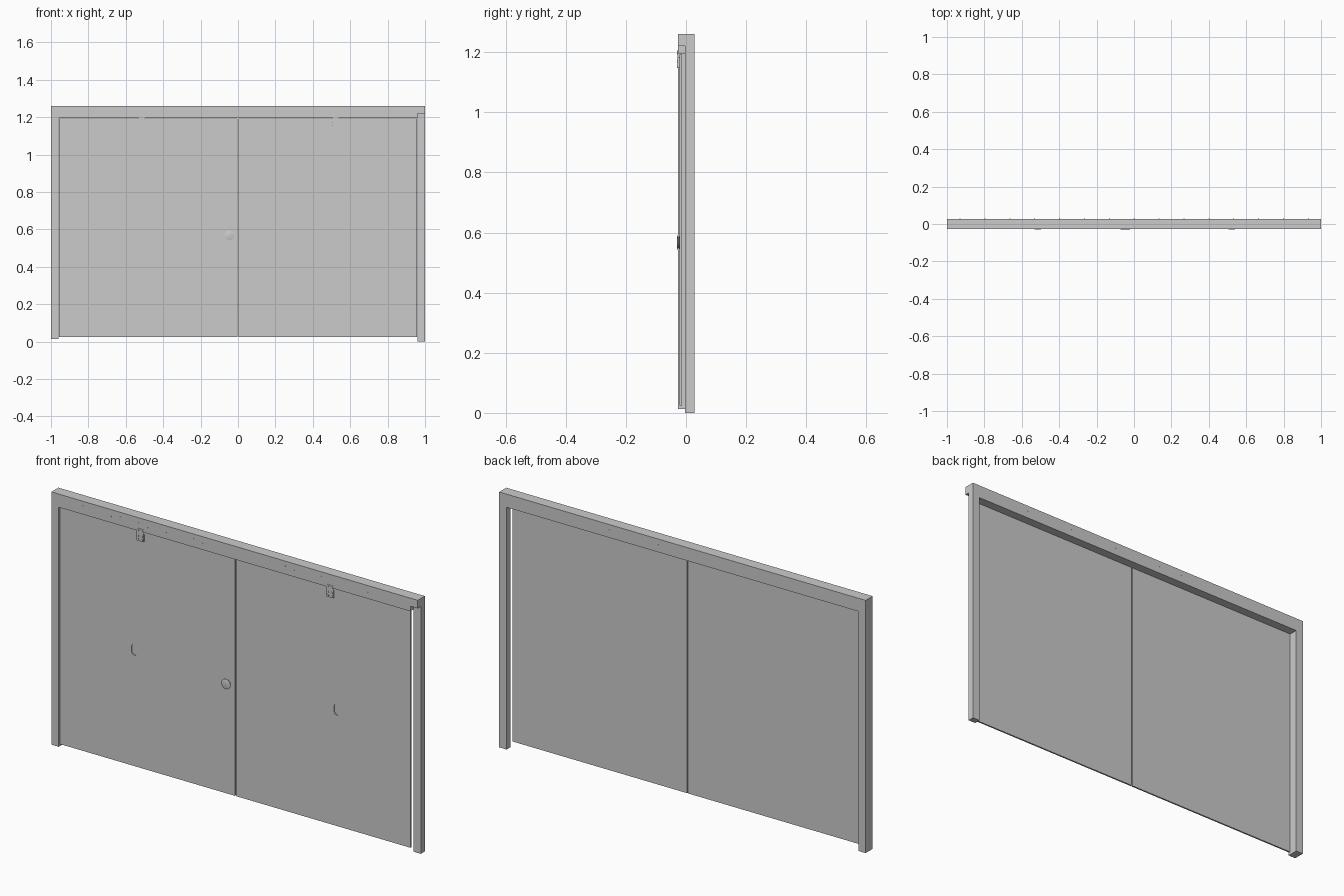
import bpy, bmesh, math
from mathutils import Matrix

if "Cube" in bpy.data.objects:
    bpy.data.objects.remove(bpy.data.objects["Cube"])

FRONT, BACK = -0.027, 0.028      # frame depth
DOOR_F, DOOR_B = -0.021, -0.013  # door leaf depth


def finish(name, bm):
    bmesh.ops.recalc_face_normals(bm, faces=bm.faces)
    me = bpy.data.meshes.new(name)
    bm.to_mesh(me)
    bm.free()
    ob = bpy.data.objects.new(name, me)
    bpy.context.collection.objects.link(ob)
    return ob


def prism(name, pts, y0, y1):
    """Extrude an (x, z) outline from y0 to y1."""
    bm = bmesh.new()
    face = bm.faces.new([bm.verts.new((x, y0, z)) for x, z in pts])
    out = bmesh.ops.extrude_face_region(bm, geom=[face])
    verts = [g for g in out["geom"] if isinstance(g, bmesh.types.BMVert)]
    bmesh.ops.translate(bm, verts=verts, vec=(0, y1 - y0, 0))
    return finish(name, bm)


def box(name, x0, x1, y0, y1, z0, z1):
    return prism(name, [(x0, z0), (x1, z0), (x1, z1), (x0, z1)], y0, y1)


def add_disc(bm, x, y, z, r, depth, n=10):
    mat = Matrix.Translation((x, y, z)) @ Matrix.Rotation(math.pi / 2, 4, 'X')
    bmesh.ops.create_cone(bm, cap_ends=True, segments=n, radius1=r, radius2=r,
                          depth=depth, matrix=mat)


def stadium(cx, cz, r, h, n=12):
    pts = []
    for sign, start in ((1, 0), (-1, math.pi)):
        for i in range(n + 1):
            a = start + math.pi * i / n
            pts.append((cx + r * math.cos(a), cz + sign * h + r * math.sin(a)))
    return pts


# Frame: header notched over the right post, full-depth left post, shallow right post
prism("header", [(-1, 1.195), (0.96, 1.195), (0.96, 1.22), (1, 1.22), (1, 1.26), (-1, 1.26)],
      FRONT, BACK)
box("left_post", -1, -0.96, FRONT, BACK, 0.013, 1.195)
box("right_post", 0.96, 1, -0.003, BACK, 0, 1.22)

# Door leaves with a narrow seam at the middle
left_door = box("left_door", -0.957, -0.003, DOOR_F, DOOR_B, 0.025, 1.193)
right_door = box("right_door", 0.003, 0.957, DOOR_F, DOOR_B, 0.025, 1.193)

# Recessed finger pulls cut into each leaf
for name, cx, door in (("left_pull", -0.55, left_door), ("right_pull", 0.555, right_door)):
    cutter = prism(name + "_cutter", stadium(cx, 0.60, 0.016, 0.012), DOOR_F - 0.005, DOOR_F + 0.004)
    cutter.hide_render = True
    cutter.hide_set(True)
    mod = door.modifiers.new("pull_recess", 'BOOLEAN')
    mod.object = cutter
    mod.operation = 'DIFFERENCE'
    mod.solver = 'EXACT'

# Round knob turned about the y axis
profile = [(0, -0.0195), (0.021, -0.0195), (0.021, -0.0225), (0.016, -0.0235), (0.016, -0.025),
           (0.025, -0.0265), (0.025, -0.028), (0.018, -0.0298), (0, -0.0305)]
bm = bmesh.new()
verts = [bm.verts.new((-0.047 + r, y, 0.567)) for r, y in profile]
edges = [bm.edges.new(pair) for pair in zip(verts, verts[1:])]
bmesh.ops.spin(bm, geom=verts + edges, cent=(-0.047, 0, 0.567), axis=(0, 1, 0),
               angle=math.tau, steps=32)
bmesh.ops.remove_doubles(bm, verts=bm.verts, dist=1e-5)
knob = finish("knob", bm)
bpy.context.view_layer.objects.active = knob
knob.select_set(True)
bpy.ops.object.shade_smooth_by_angle(angle=math.radians(35))

# Door brackets bridging header and leaf, each with four bolt heads
for name, cx in (("left_bracket", -0.515), ("right_bracket", 0.522)):
    box(name + "_upper_plate", cx - 0.018, cx + 0.018, -0.0285, -0.0265, 1.182, 1.208)
    box(name + "_lower_plate", cx - 0.018, cx + 0.018, -0.0285, DOOR_F + 0.001, 1.147, 1.182)
    bm = bmesh.new()
    for dx in (-0.011, 0.011):
        for z in (1.155, 1.171, 1.198):
            add_disc(bm, cx + dx, -0.029, z, 0.005, 0.003, 8)
    finish(name + "_bolts", bm)

# Small screw heads along the header, close on the front and sparse on the back
bm = bmesh.new()
for i in range(40):
    add_disc(bm, -0.975 + i * 0.05, FRONT, 1.236 if i % 2 else 1.226, 0.0025, 0.0008)
finish("front_screws", bm)
bm = bmesh.new()
for i in range(15):
    add_disc(bm, -0.93 + i * 0.133, BACK, 1.232, 0.0025, 0.0008)
finish("back_screws", bm)
